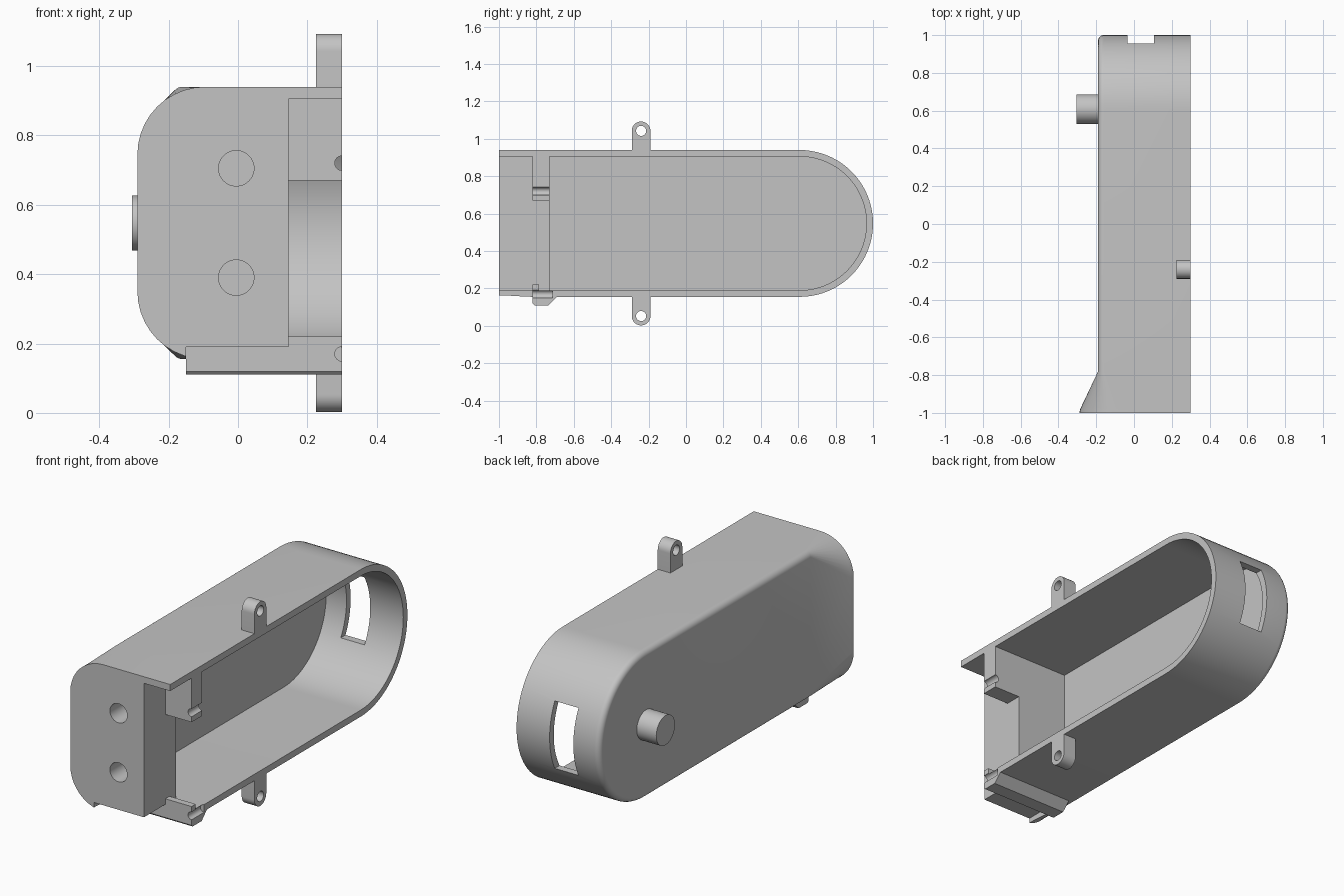
import bpy, bmesh, math

if "Cube" in bpy.data.objects:
    bpy.data.objects.remove(bpy.data.objects["Cube"])

ZB, ZT = 0.155, 0.94                 # underside and top of the shell
ZC, R = (ZB + ZT) / 2, (ZT - ZB) / 2
YC = 1 - R                           # centre of the round end
XL, XR = -0.19, 0.30                 # closed side and open side
Y0 = -0.78                           # where the flared nose starts

grey = bpy.data.materials.new("plain_grey")
grey.diffuse_color = (0.55, 0.55, 0.55, 1)
grey.use_nodes = True
grey.node_tree.nodes["Principled BSDF"].inputs["Base Color"].default_value = grey.diffuse_color


def finish(name, bm):
    bmesh.ops.remove_doubles(bm, verts=bm.verts, dist=1e-5)
    bmesh.ops.recalc_face_normals(bm, faces=bm.faces)
    me = bpy.data.meshes.new(name)
    bm.to_mesh(me)
    bm.free()
    me.materials.append(grey)
    ob = bpy.data.objects.new(name, me)
    bpy.context.collection.objects.link(ob)
    return ob


def prism(name, pts, axis, a, b):
    """Extrude a 2D outline along x (pts = y,z) or y (pts = x,z)."""
    bm = bmesh.new()
    place = (lambda p, t: (t, p[0], p[1])) if axis == "x" else (lambda p, t: (p[0], t, p[1]))
    ends = [[bm.verts.new(place(p, t)) for p in pts] for t in (a, b)]
    for e in ends:
        bm.faces.new(e)
    for i in range(len(pts)):
        j = (i + 1) % len(pts)
        bm.faces.new((ends[0][i], ends[0][j], ends[1][j], ends[1][i]))
    return finish(name, bm)


def arc(cx, cy, r, a0, a1, n):
    return [(cx + r * math.cos(math.radians(a0 + (a1 - a0) * i / n)),
             cy + r * math.sin(math.radians(a0 + (a1 - a0) * i / n))) for i in range(n + 1)]


def cylinder(name, u, v, r, axis, a, b, n=48):
    return prism(name, arc(u, v, r, 0, 360, n)[:-1], axis, a, b)


def box(name, x, y, z):
    return prism(name, [(y[0], z[0]), (y[1], z[0]), (y[1], z[1]), (y[0], z[1])], "x", *x)


def boolean(ob, tool, op="DIFFERENCE"):
    m = ob.modifiers.new(op, "BOOLEAN")
    m.operation, m.object, m.solver = op, tool, "EXACT"
    bpy.context.view_layer.objects.active = ob
    bpy.ops.object.modifier_apply(modifier=m.name)
    bpy.data.objects.remove(tool)


def stadium(y0, r, n=40):
    return [(y0, ZC - r)] + arc(YC, ZC, r, -90, 90, n) + [(y0, ZC + r)]


def corner(x, r, n=10):
    """Rounded left corner as (x, inset from top or bottom), ending at the open side."""
    return [(x + r - r * math.cos(t), r - r * math.sin(t))
            for t in (math.pi / 2 * i / n for i in range(n + 1))] + [(XR, 0)]


# Outer body: round-ended shell with a softened edge, lofted into a flared nose
bm = bmesh.new()
rings = [[bm.verts.new((x, y, z)) for y, z in stadium(Y0, R - d)] for x, d in corner(XL, 0.03)]
for p, q in zip(rings, rings[1:]):
    for i in range(len(p) - 1):
        bm.faces.new((p[i], p[i + 1], q[i + 1], q[i]))
bm.faces.new(rings[0])
bm.faces.new(rings[-1])
sections = []
for y, x, r in ((-1, -0.29, 0.195), (-0.98, -0.285, 0.19), (Y0, XL, 0.03)):
    c = corner(x, r)
    loop = [(a, ZT - d) for a, d in reversed(c)] + [(a, ZB + d) for a, d in c]
    sections.append([bm.verts.new((a, y, z)) for a, z in loop])
for p, q in zip(sections, sections[1:]):
    for i in range(len(p)):
        j = (i + 1) % len(p)
        bm.faces.new((p[i], p[j], q[j], q[i]))
bm.faces.new(sections[0])
shell = finish("shell", bm)

# Catch rail below the nose
boolean(shell, prism("rail", [(-0.82, 0.12), (-0.81, 0.11), (-0.735, 0.11), (-0.69, 0.155),
                              (-0.69, 0.172), (-0.82, 0.172)], "x", -0.15, XR), "UNION")

# Hollow interior
boolean(shell, prism("cavity", stadium(-0.73, R - 0.035), "x", -0.155, 0.4))
# Nose recess, gap between the catch tabs, and relief under the nose
boolean(shell, box("nose_recess", (0.145, 0.4), (-1.1, -0.82), (0.19, 0.905)))
boolean(shell, box("tab_gap", (0.145, 0.4), (-0.9, -0.7), (0.22, 0.67)))
boolean(shell, box("lip_step", (0.145, 0.4), (-0.785, -0.7), (0.19, 0.3)))
boolean(shell, box("nose_relief", (-0.15, 0.4), (-1.1, -0.82), (0.0, 0.19)))
# Window in the round end
boolean(shell, box("window", (-0.035, 0.105), (0.8, 1.1), (ZC - 0.18, ZC + 0.18)))
# Blind holes in the nose and pin grooves in the tabs
for z in (0.39, 0.705):
    boolean(shell, cylinder("nose_hole", -0.005, z, 0.051, "y", -1.1, -0.82))
for z in (0.17, 0.72):
    boolean(shell, cylinder("pin_groove", XR, z, 0.021, "y", -0.9, -0.715, 24))

# Pivot stub on the closed side
stub = cylinder("pivot_stub", YC, ZC, 0.079, "x", -0.305, XL + 0.01)

# Screw ears above and below
parts = [shell, stub]
for name, s in (("top_ear", 1), ("bottom_ear", -1)):
    zc = ZC + s * 0.495
    pts = [(-0.29, ZC + s * (R - 0.01))] + [(y, ZC + s * (z - ZC)) for y, z in
           arc(-0.24, ZC + 0.495, 0.05, 180, 0, 20)] + [(-0.19, ZC + s * (R - 0.01))]
    ear = prism(name, pts, "x", 0.225, XR)
    boolean(ear, cylinder("ear_hole", -0.24, zc, 0.027, "x", 0.1, 0.4, 28))
    parts.append(ear)

# Smooth curves, sharp edges
bpy.ops.object.select_all(action="DESELECT")
for ob in parts:
    ob.select_set(True)
bpy.context.view_layer.objects.active = shell
bpy.ops.object.shade_smooth_by_angle(angle=math.radians(30))
